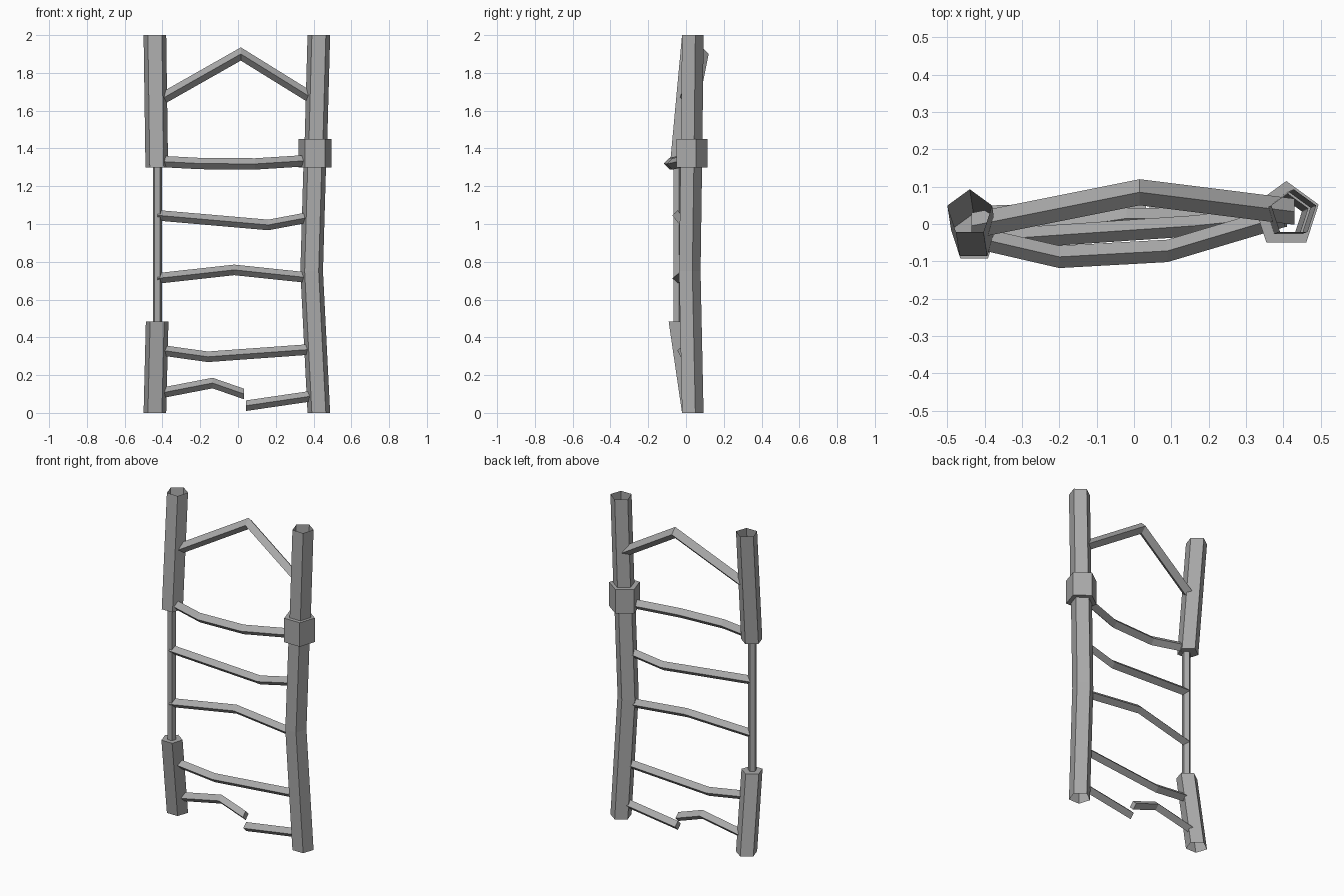
import bpy, bmesh, math
from mathutils import Vector

cube = bpy.data.objects.get("Cube")
if cube:
    bpy.data.objects.remove(cube)

grey = bpy.data.materials.new("weathered_grey")
grey.use_nodes = True
colour = (0.4, 0.4, 0.4, 1)
grey.diffuse_color = colour
grey.node_tree.nodes["Principled BSDF"].inputs["Base Color"].default_value = colour


def loft(name, rings, capped):
    """Skin a list of equal-sized point rings into one flat-shaded object."""
    bm = bmesh.new()
    loops = [[bm.verts.new(p) for p in ring] for ring in rings]
    for low, high in zip(loops, loops[1:]):
        n = len(low)
        for i in range(n):
            j = (i + 1) % n
            bm.faces.new((low[i], low[j], high[j], high[i]))
    if capped:
        bm.faces.new(loops[0][::-1])
        bm.faces.new(loops[-1])
    bmesh.ops.recalc_face_normals(bm, faces=bm.faces)
    mesh = bpy.data.meshes.new(name)
    bm.to_mesh(mesh)
    bm.free()
    mesh.materials.append(grey)
    obj = bpy.data.objects.new(name, mesh)
    bpy.context.collection.objects.link(obj)


def post(name, stations):
    """Open five-sided tube, flat side to the front; stations are x, y, z, radius."""
    angles = [math.radians(90 + 72 * i) for i in range(5)]
    loft(name, [[Vector((x + r * math.cos(a), y + r * math.sin(a), z)) for a in angles]
                for x, y, z, r in stations], False)


def rung(name, path, radius=0.028):
    """Crooked bar with a diamond section."""
    diamond = [(0, 1), (1, 0), (0, -1), (-1, 0)]
    loft(name, [[Vector((x, y + radius * dy, z + radius * dz)) for dy, dz in diamond]
                for x, y, z in path], True)


# Posts: one worn down to a thin core, one with a collar
R = 0.063
post("left_post", [
    (-0.44, 0.03, 0, R), (-0.428, -0.041, 0.485, R), (-0.427, -0.045, 0.485, 0.025),
    (-0.427, -0.045, 1.3, 0.025), (-0.43, -0.035, 1.3, R), (-0.44, 0.03, 2, R)])
post("right_post", [
    (0.428, 0.03, 0, R), (0.39, 0.014, 0.75, R), (0.406, 0.022, 1.3, R),
    (0.408, 0.024, 1.3, 0.091), (0.408, 0.024, 1.45, 0.091),
    (0.413, 0.024, 1.45, R), (0.428, 0.03, 2, R)])

# Rungs, top to bottom
rung("top_rung", [(-0.435, -0.005, 1.645), (0.015, 0.085, 1.9), (0.43, 0.033, 1.643)], 0.035)
rung("fifth_rung", [(-0.43, -0.035, 1.332), (-0.2, -0.088, 1.32),
                    (0.09, -0.072, 1.318), (0.405, 0.022, 1.338)], 0.03)
rung("fourth_rung", [(-0.427, -0.045, 1.046), (0.16, -0.005, 0.995), (0.4, 0.02, 1.04)])
rung("third_rung", [(-0.427, -0.045, 0.712), (-0.02, 0.015, 0.757), (0.39, 0.014, 0.714)])
rung("second_rung", [(-0.43, -0.02, 0.335), (-0.16, 0, 0.297), (0.41, 0.02, 0.338)])

# Bottom rung, snapped in two
rung("broken_rung_left", [(-0.435, 0.02, 0.1), (-0.135, 0.03, 0.158), (0.032, 0.03, 0.1)])
rung("broken_rung_right", [(0.042, 0.02, 0.038), (0.425, 0.028, 0.094)])
